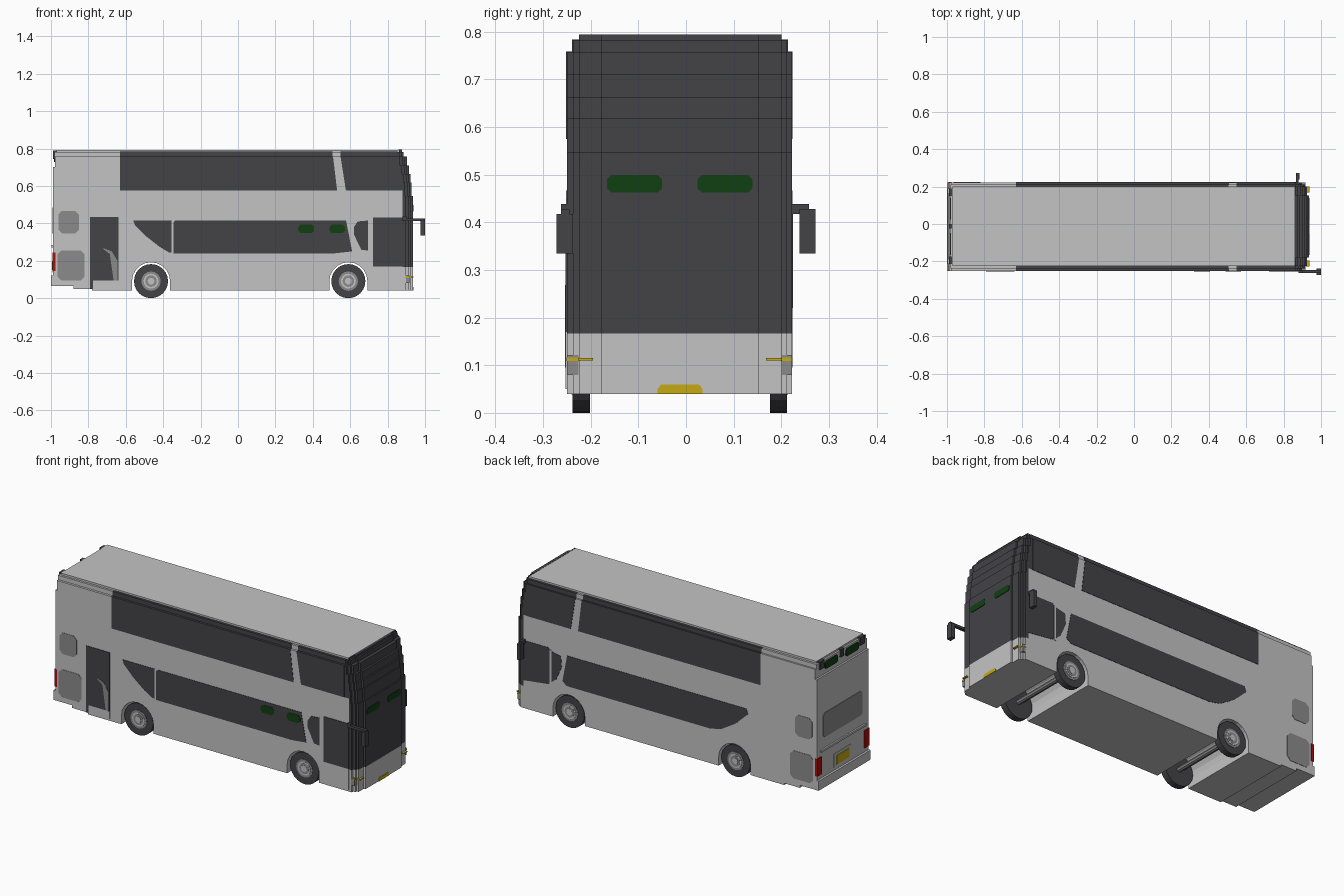
import bpy, bmesh, math
from mathutils import Vector

cube = bpy.data.objects.get("Cube")
if cube:
    bpy.data.objects.remove(cube, do_unlink=True)


def material(name, rgb):
    m = bpy.data.materials.new(name)
    m.use_nodes = True
    m.diffuse_color = (*rgb, 1)
    m.node_tree.nodes["Principled BSDF"].inputs["Base Color"].default_value = (*rgb, 1)
    return m


LIGHT = material("light_grey", (0.55, 0.55, 0.55))
MID = material("vent_grey", (0.26, 0.26, 0.26))
DARK = material("dark_glass", (0.056, 0.054, 0.062))
GREEN = material("display_green", (0.005, 0.05, 0.006))
YELLOW = material("plate_yellow", (0.56, 0.40, 0.006))
RED = material("lamp_red", (0.42, 0.004, 0.004))

# Body width limits for the lower wall, the shoulder and the roof
Y0, Y1 = -0.25, 0.222
S0, S1 = -0.237, 0.212
R0, R1 = -0.225, 0.20


def prism(name, pts, axis, a, b, mat):
    """Extrude a 2D outline along an axis from a to b."""
    place = {"x": lambda p, t: (t, p[0], p[1]),
             "y": lambda p, t: (p[0], t, p[1]),
             "z": lambda p, t: (p[0], p[1], t)}[axis]
    bm = bmesh.new()
    face = bm.faces.new([bm.verts.new(place(p, a)) for p in pts])
    ext = bmesh.ops.extrude_face_region(bm, geom=[face])
    shift = Vector(place((0, 0), b - a))
    bmesh.ops.translate(bm, vec=shift, verts=[v for v in ext["geom"] if isinstance(v, bmesh.types.BMVert)])
    bmesh.ops.recalc_face_normals(bm, faces=bm.faces)
    mesh = bpy.data.meshes.new(name)
    bm.to_mesh(mesh)
    bm.free()
    mesh.materials.append(mat)
    ob = bpy.data.objects.new(name, mesh)
    bpy.context.collection.objects.link(ob)
    return ob


def rect(u0, u1, v0, v1, c=0.0):
    """Rectangle outline, with optional cut corners."""
    if c == 0:
        return [(u0, v0), (u1, v0), (u1, v1), (u0, v1)]
    return [(u0 + c, v0), (u1 - c, v0), (u1, v0 + c), (u1, v1 - c),
            (u1 - c, v1), (u0 + c, v1), (u0, v1 - c), (u0, v0 + c)]


def box(name, x, y, z, mat):
    return prism(name, rect(*x, *y), "z", *z, mat)


def side_plate(name, pts, right, mat, lift=0.002):
    """Thin plate on the right (-y) or left (+y) wall."""
    a, b = (Y0 - lift, Y0 + 0.004) if right else (Y1 - 0.004, Y1 + lift)
    return prism(name, pts, "y", a, b, mat)


def ring(cx, cz, r, n):
    return [(cx + r * math.cos(math.tau * i / n), cz + r * math.sin(math.tau * i / n)) for i in range(n)]


# Main shell: side outline with open wheel arches and rear bumper
WHEELS = (-0.465, 0.59)


def arch(cx, r=0.102, n=10):
    arc = [(cx - r * math.cos(math.pi * i / n), 0.09 + r * math.sin(math.pi * i / n)) for i in range(n + 1)]
    return [(cx - r, 0.04)] + arc + [(cx + r, 0.04)]


outline = [(-1.0, 0.065), (-0.88, 0.065), (-0.88, 0.05), (-0.78, 0.05), (-0.78, 0.04)]
for wx in WHEELS:
    outline += arch(wx)
outline += [(0.88, 0.04), (0.88, 0.575), (0.85, 0.575), (0.85, 0.757), (-0.978, 0.757),
            (-0.978, 0.70), (-0.988, 0.70), (-0.988, 0.12), (-1.0, 0.12)]
prism("body_shell", outline, "y", Y0, Y1, LIGHT)
box("roof_shoulder", (-0.98, 0.84), (S0, S1), (0.75, 0.782), LIGHT)
box("roof_panel", (-0.97, 0.86), (R0, R1), (0.78, 0.793), LIGHT)

# Nose: stacked layers with stepped corners leaning back toward the roof
STEPS = [(-0.178, 0.152, 0.0), (R0, R1, 0.010), (S0, S1, 0.022), (Y0, Y1, 0.036)]


def nose_layer(name, z, front, back, steps, mat):
    right, left = [], []
    for i, (ya, yb, dx) in enumerate(steps):
        if i:
            right.append((front - dx, steps[i - 1][0]))
            left.append((front - dx, steps[i - 1][1]))
        right.append((front - dx, ya))
        left.append((front - dx, yb))
    pts = right + [(back, steps[-1][0]), (back, steps[-1][1])] + left[::-1]
    prism(name, pts, "z", *z, mat)


LAYERS = [((0.04, 0.167), 0.935, 0.88, 4, LIGHT), ((0.167, 0.547), 0.935, 0.88, 4, DARK),
          ((0.547, 0.575), 0.928, 0.88, 4, DARK), ((0.575, 0.618), 0.928, 0.85, 4, DARK),
          ((0.618, 0.663), 0.922, 0.85, 4, DARK), ((0.663, 0.71), 0.914, 0.85, 4, DARK),
          ((0.71, 0.757), 0.903, 0.85, 4, DARK), ((0.757, 0.782), 0.885, 0.84, 3, DARK),
          ((0.782, 0.794), 0.876, 0.859, 2, DARK)]
for i, (z, front, back, n, mat) in enumerate(LAYERS):
    nose_layer("nose_panel" if i == 0 else f"windscreen_{i}", z, front, back, STEPS[:n], mat)

# Upper deck windows, wrapping over the shoulder on both sides
UPPER = {"upper_long_window": (-0.63, -0.63, 0.53, 0.508, 0.505),
         "upper_front_window": (0.577, 0.548, 0.852, 0.852, 0.852)}
for name, (b0, t0, b1, t1, s1) in UPPER.items():
    low = [(b0, 0.575), (b1, 0.575), (t1, 0.7585), (t0, 0.7585)]
    high = rect(t0, s1, 0.757, 0.7835)
    for side, wall, shoulder in (("right", (Y0 - 0.002, S0 + 0.002), (S0 - 0.002, R0)),
                                 ("left", (S1 - 0.002, Y1 + 0.002), (R1, S1 + 0.002))):
        prism(f"{name}_{side}", low, "y", *wall, DARK)
        prism(f"{name}_top_{side}", high, "y", *shoulder, DARK)

# Lower deck windows, right side
side_plate("rear_wedge_window", [(-0.56, 0.415), (-0.55, 0.39), (-0.49, 0.33), (-0.42, 0.275),
                                 (-0.37, 0.245), (-0.355, 0.245), (-0.355, 0.415)], True, DARK)
side_plate("lower_window_right", [(-0.345, 0.24), (0.52, 0.24), (0.61, 0.25), (0.578, 0.415),
                                  (-0.335, 0.415), (-0.345, 0.405)], True, DARK)
side_plate("small_window_right", [(0.66, 0.258), (0.695, 0.255), (0.695, 0.415),
                                  (0.64, 0.41), (0.62, 0.38), (0.62, 0.34)], True, DARK)
for i, x in enumerate((0.322, 0.488)):
    side_plate(f"side_display_{i}", rect(x, x + 0.085, 0.348, 0.394, 0.013), True, GREEN, 0.004)

# Lower deck windows, left side
side_plate("lower_window_left", [(-0.54, 0.415), (-0.55, 0.385), (-0.47, 0.31), (-0.38, 0.255), (-0.31, 0.24),
                                 (0.60, 0.24), (0.63, 0.26), (0.60, 0.415)], False, DARK)
side_plate("front_window_left", [(0.88, 0.20), (0.72, 0.22), (0.67, 0.26), (0.635, 0.34),
                                 (0.64, 0.40), (0.71, 0.415), (0.72, 0.43), (0.88, 0.43)], False, DARK)
side_plate("front_window_post", rect(0.70, 0.712, 0.22, 0.42), False, LIGHT, 0.003)

# Doors on the right side
side_plate("front_door_panel", rect(0.725, 0.88, 0.05, 0.17), True, LIGHT, 0.003)
side_plate("front_door_glass", rect(0.722, 0.88, 0.17, 0.43), True, DARK, 0.003)
side_plate("rear_door", rect(-0.79, -0.64, 0.095, 0.433), True, DARK, 0.003)
side_plate("rear_door_edge", rect(-0.79, -0.775, 0.05, 0.095), True, DARK, 0.003)
side_plate("rear_door_sill", rect(-0.775, -0.64, 0.05, 0.095), True, LIGHT, 0.003)
side_plate("rear_door_step", [(-0.665, 0.095), (-0.645, 0.095), (-0.645, 0.20), (-0.675, 0.25),
                              (-0.72, 0.268), (-0.72, 0.262), (-0.685, 0.235)], True, MID, 0.004)

# Side vents
for right in (True, False):
    tag = "right" if right else "left"
    side_plate(f"upper_vent_{tag}", rect(-0.96, -0.85, 0.345, 0.467, 0.02), right, MID)
    side_plate(f"lower_vent_{tag}", rect(-0.965, -0.82, 0.095, 0.255, 0.02), right, MID)

# Wheels and axles
for wx, end in zip(WHEELS, ("rear", "front")):
    for tag, outer, d in (("right", -0.238, 1), ("left", 0.212, -1)):
        prism(f"{end}_tyre_{tag}", ring(wx, 0.091, 0.091, 24), "y", outer, outer + d * 0.036, DARK)
        for part, r, lift, mat in (("rim", 0.052, 0.002, MID), ("rim_ring", 0.040, 0.004, LIGHT),
                                   ("rim_dish", 0.031, 0.005, MID), ("hub", 0.018, 0.007, LIGHT)):
            prism(f"{end}_{part}_{tag}", ring(wx, 0.091, r, 16), "y", outer - d * lift, outer + d * 0.01, mat)
    prism(f"{end}_axle", ring(wx, 0.091, 0.014, 8), "y", -0.21, 0.185, MID)
    box(f"{end}_axle_beam", (wx - 0.035, wx - 0.02), (-0.21, 0.185), (0.10, 0.115), MID)

# Nose details: displays, number plate and headlamps
for i, y in enumerate((-0.166, 0.024)):
    prism(f"front_display_{i}", rect(y, y + 0.116, 0.463, 0.499, 0.009), "x", 0.93, 0.938, GREEN)
prism("front_number_plate", [(-0.06, 0.04), (0.035, 0.04), (0.035, 0.05), (0.027, 0.06),
                             (-0.052, 0.06), (-0.06, 0.05)], "x", 0.93, 0.938, YELLOW)
for tag, inner, mid, outer in (("right", -0.195, -0.226, Y0), ("left", 0.168, 0.201, Y1)):
    lo, hi = sorted((mid, outer))
    # lamps step back with the corner of the nose
    box(f"headlamp_{tag}", (0.895, 0.916), (lo, hi), (0.08, 0.122), MID)
    box(f"headlamp_strip_{tag}", (0.895, 0.918), (lo - 0.001, hi + 0.001), (0.109, 0.116), YELLOW)
    lo, hi = sorted((inner, mid))
    box(f"indicator_{tag}", (0.92, 0.937), (lo, hi), (0.110, 0.115), YELLOW)

# Rear details
prism("rear_window", rect(-0.19, 0.165, 0.345, 0.485, 0.012), "x", -0.991, -0.984, MID)
box("rear_ledge", (-0.997, -0.985), (-0.215, 0.19), (0.272, 0.284), LIGHT)
box("rear_plate_frame", (-0.992, -0.985), (-0.085, 0.07), (0.138, 0.215), LIGHT)
prism("rear_number_plate", rect(-0.065, 0.05, 0.15, 0.20), "x", -0.995, -0.985, YELLOW)
for tag, ya, yb in (("right", Y0 - 0.002, -0.207), ("left", 0.18, Y1 + 0.002)):
    box(f"tail_lamp_{tag}", (-0.993, -0.977), (ya, yb), (0.145, 0.245), RED)
for tag, y in (("right", -0.165), ("left", 0.024)):
    prism(f"rear_display_{tag}", rect(y, y + 0.116, 0.728, 0.772, 0.01), "x", -0.985, -0.976, GREEN)
for i, (ya, yb) in enumerate(((-0.215, -0.175), (-0.025, 0.0), (0.15, 0.19))):
    box(f"rear_marker_{i}", (-0.988, -0.966), (ya, yb), (0.745, 0.79), DARK)

# Mirrors: a long forward arm on the right, a short outward one on the left
box("mirror_arm_right", (0.88, 1.0), (-0.262, -0.245), (0.413, 0.427), DARK)
box("mirror_post_right", (0.88, 0.90), (-0.262, -0.245), (0.413, 0.438), DARK)
box("mirror_right", (0.976, 1.0), (-0.272, -0.237), (0.335, 0.418), DARK)
box("mirror_arm_left", (0.865, 0.88), (0.215, 0.258), (0.418, 0.438), DARK)
box("mirror_left", (0.865, 0.885), (0.238, 0.272), (0.335, 0.428), DARK)
